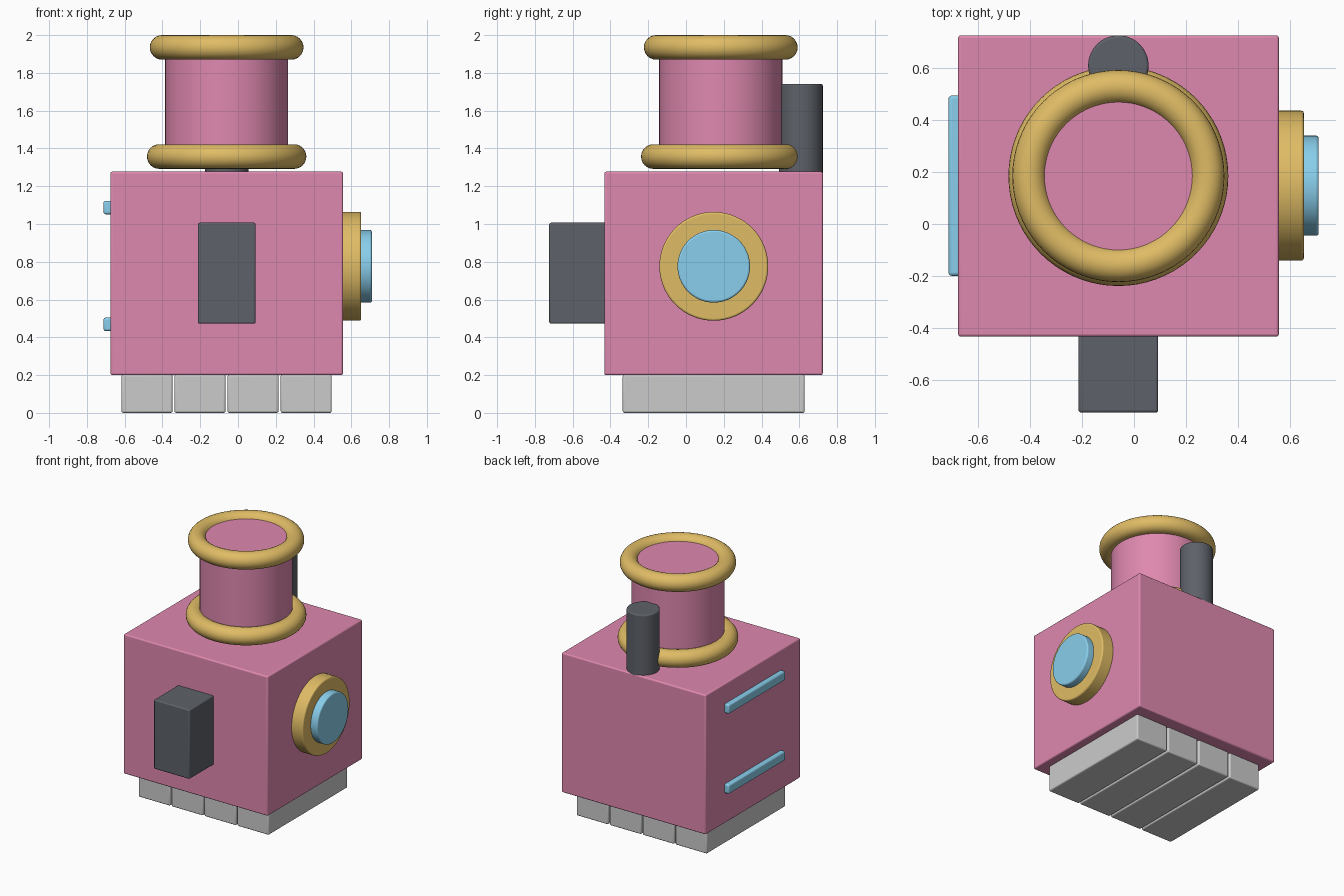
import bpy, math

if "Cube" in bpy.data.objects:
    bpy.data.objects.remove(bpy.data.objects["Cube"])


def material(name, rgb):
    m = bpy.data.materials.new(name)
    m.diffuse_color = (*rgb, 1)
    m.use_nodes = True
    m.node_tree.nodes["Principled BSDF"].inputs["Base Color"].default_value = m.diffuse_color
    return m


PINK = material("pink", (0.74, 0.25, 0.43))
GOLD = material("gold", (0.74, 0.50, 0.13))
BLUE = material("blue", (0.25, 0.62, 0.84))
DARK = material("dark_grey", (0.11, 0.12, 0.14))


def finish(name, mat, bevel=0.0):
    ob = bpy.context.object
    ob.name = name
    if mat:
        ob.data.materials.append(mat)
    bpy.ops.object.transform_apply(location=False, rotation=True, scale=True)
    bpy.ops.object.shade_smooth_by_angle(angle=math.radians(35))
    if bevel:
        mod = ob.modifiers.new("bevel", 'BEVEL')
        mod.width = bevel
        mod.segments = 3
        mod.limit_method = 'ANGLE'
        mod.angle_limit = math.radians(40)
    return ob


def box(name, x, y, z, mat=None, bevel=0.01):
    """Box from (min, max) ranges."""
    bpy.ops.mesh.primitive_cube_add(size=1, location=[(a + b) / 2 for a, b in (x, y, z)])
    bpy.context.object.scale = [b - a for a, b in (x, y, z)]
    return finish(name, mat, bevel)


def cylinder(name, centre, r, depth, mat, along_x=False, bevel=0.01):
    bpy.ops.mesh.primitive_cylinder_add(vertices=64, radius=r, depth=depth, location=centre,
                                        rotation=(0, math.pi / 2 if along_x else 0, 0))
    return finish(name, mat, bevel)


def ring(name, centre, major, minor, mat):
    bpy.ops.mesh.primitive_torus_add(location=centre, major_radius=major, minor_radius=minor,
                                     major_segments=72, minor_segments=24)
    return finish(name, mat)


# Main body and front block
box("body", (-0.675, 0.556), (-0.432, 0.724), (0.2, 1.277), PINK)
box("front_block", (-0.213, 0.093), (-0.724, -0.42), (0.472, 1.007), DARK)

# Four base slats
for i in range(4):
    x0 = -0.617 + i * 0.281
    box(f"base_slat_{i + 1}", (x0, x0 + 0.27), (-0.335, 0.628), (0.0, 0.203))

# Turret with gold rings, floating just above the body
CX, CY = -0.06, 0.184
cylinder("turret", (CX, CY, (1.32 + 1.963) / 2), 0.326, 1.963 - 1.32, PINK)
ring("turret_lower_ring", (CX, CY, 1.357), 0.357, 0.065, GOLD)
ring("turret_upper_ring", (CX, CY, 1.935), 0.342, 0.065, GOLD)

# Pipe behind the turret
cylinder("rear_pipe", (CX, 0.608, (1.26 + 1.742) / 2), 0.116, 1.742 - 1.26, DARK)

# Round porthole on the right side
cylinder("porthole_rim", (0.6, 0.147, 0.776), 0.288, 0.104, GOLD, along_x=True)
cylinder("porthole_glass", (0.664, 0.147, 0.776), 0.192, 0.09, BLUE, along_x=True)

# Two rails on the left side
for label, z in (("lower", 0.469), ("upper", 1.087)):
    box(f"{label}_side_rail", (-0.712, -0.665), (-0.199, 0.493), (z - 0.036, z + 0.036), BLUE, 0.012)
